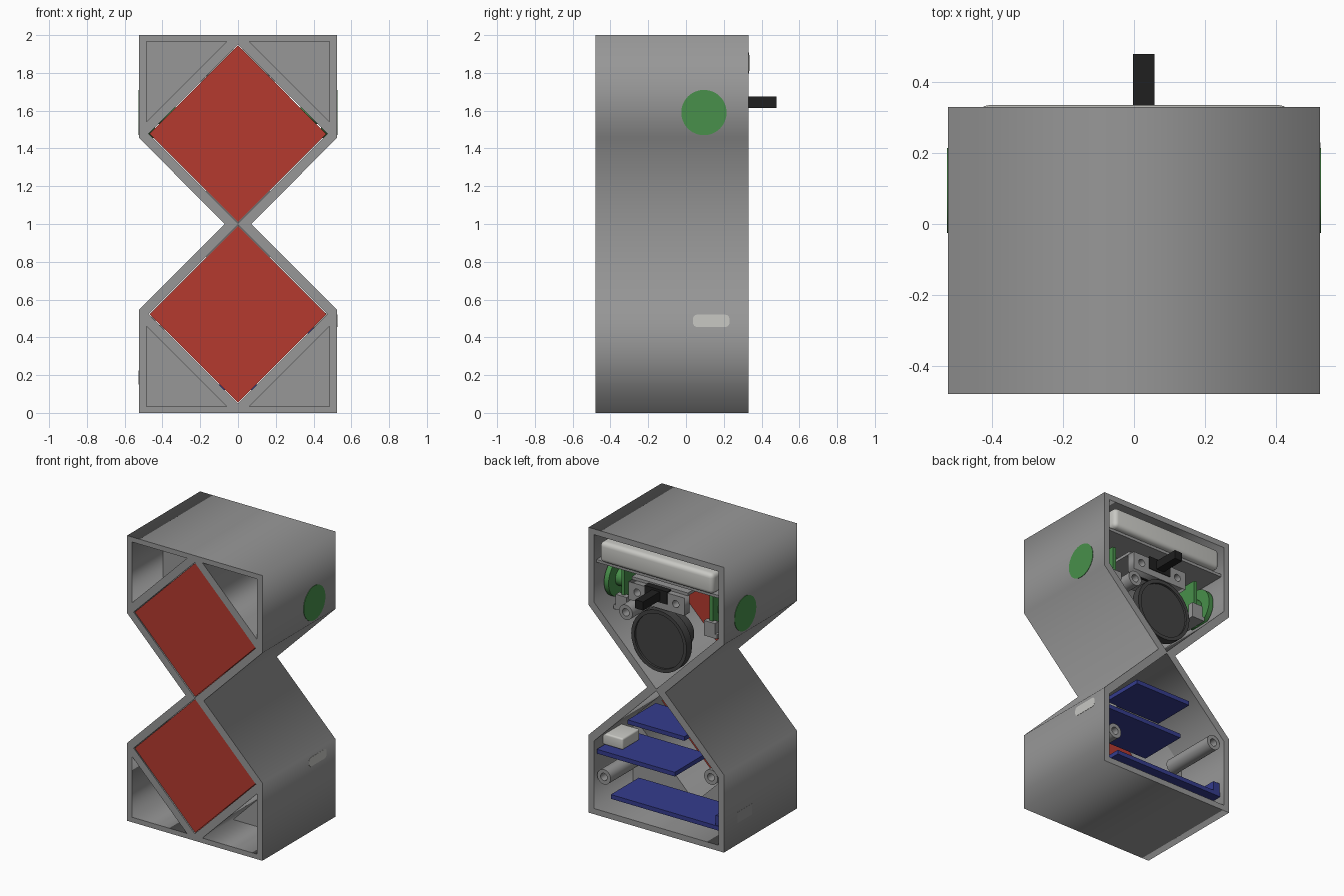
import bpy, math

if "Cube" in bpy.data.objects:
    bpy.data.objects.remove(bpy.data.objects["Cube"])

def material(name, *rgb):
    m = bpy.data.materials.new(name)
    m.diffuse_color = (*rgb, 1)
    m.use_nodes = True
    m.node_tree.nodes["Principled BSDF"].inputs["Base Color"].default_value = m.diffuse_color
    return m

GREY = material("shell grey", .31, .31, .31)
LIGHT = material("light grey", .58, .58, .55)
RED = material("panel red", .46, .042, .028)
GREEN = material("button green", .065, .28, .07)
BLUE = material("board blue", .035, .045, .27)
DARK = material("speaker charcoal", .055, .055, .055)
BLACK = material("switch black", .014, .014, .014)

def finish(o, name, mat, smooth=False):
    o.name = name
    o.data.materials.clear()
    o.data.materials.append(mat)
    if smooth:
        bpy.ops.object.shade_smooth_by_angle()
    return o

def plate(name, loops, y0, y1, mat):
    """Filled x-z outlines (later loops are holes) extruded along y."""
    c = bpy.data.curves.new(name, 'CURVE')
    c.dimensions, c.fill_mode, c.extrude = '2D', 'BOTH', (y1 - y0) / 2
    for pts in loops:
        s = c.splines.new('POLY')
        s.points.add(len(pts) - 1)
        for p, (x, z) in zip(s.points, pts):
            p.co = (x, z, 0, 1)
        s.use_cyclic_u = True
    o = bpy.data.objects.new(name, c)
    bpy.context.collection.objects.link(o)
    o.location.y, o.rotation_euler.x = (y0 + y1) / 2, math.pi / 2
    bpy.ops.object.select_all(action='DESELECT')
    o.select_set(True)
    bpy.context.view_layer.objects.active = o
    bpy.ops.object.convert(target='MESH')
    return finish(bpy.context.object, name, mat)

def box(name, x, y, z, mat, bevel=0):
    """Box from (min, max) ranges."""
    bpy.ops.mesh.primitive_cube_add(size=1, location=[sum(r) / 2 for r in (x, y, z)])
    o = bpy.context.object
    o.scale = [r[1] - r[0] for r in (x, y, z)]
    bpy.ops.object.transform_apply(location=False, rotation=False)
    if bevel:
        b = o.modifiers.new("round", 'BEVEL')
        b.width, b.segments = bevel, 4
        bpy.ops.object.modifier_apply(modifier="round")
    return finish(o, name, mat, bevel > 0)

def disc(name, axis, a, b, r, centre, mat):
    """Cylinder from a to b along x or y; centre holds the other two coordinates."""
    m, (p, q) = (a + b) / 2, centre
    along_x = axis == 'x'
    bpy.ops.mesh.primitive_cylinder_add(
        vertices=48, radius=r, depth=abs(b - a),
        location=(m, p, q) if along_x else (p, m, q),
        rotation=(0, math.pi / 2, 0) if along_x else (math.pi / 2, 0, 0))
    return finish(bpy.context.object, name, mat, True)

def circle(x, z, r, n=32):
    return [(x + r * math.cos(i * math.tau / n), z + r * math.sin(i * math.tau / n)) for i in range(n)]

def diamond(z, r):
    return [(0, z - r), (r, z), (0, z + r), (-r, z)]

def flip(pts):
    return [(x, 2 - z) for x, z in pts]

def ring(name, x, z, r, hole, y0, y1, mat):
    return plate(name, [circle(x, z, r), circle(x, z, hole)], y0, y1, mat)

# Hourglass shell: front frame, partition, and open rear rooms
half = [(.525, 0), (.525, .545), (.07, 1), (.525, 1.457), (.525, 2)]
outline = half + [(-x, z) for x, z in reversed(half)]
holes = [diamond(1.477, .474), diamond(.523, .474)]
pockets = []
for s in (1, -1):
    tri = [(s * .06, 1.965), (s * .485, 1.965), (s * .485, 1.54)]
    pockets += [tri, flip(tri)]
room = [(0, 1.006), (.483, 1.487), (.483, 1.96), (-.483, 1.96), (-.483, 1.487)]
plate("front_frame", [outline] + holes + pockets, -.48, -.14, GREY)
plate("partition", [outline] + holes, -.14, -.10, GREY)
plate("rear_shell", [outline, room, flip(room)], -.10, .33, GREY)

# Diamond display panels
for name, z in (("upper_display", 1.477), ("lower_display", .523)):
    plate(name, [diamond(z, .468)], -.475, -.40, RED)

# Battery and its tray
box("battery", (-.44, .44), (.17, .335), (1.78, 1.925), LIGHT, .03)
box("battery_tray", (-.483, .483), (.05, .30), (1.755, 1.775), GREY)

# Speaker with raised rim
disc("speaker_cone", 'y', .22, .285, .19, (0, 1.33), DARK)
ring("speaker_rim", 0, 1.33, .215, .19, .24, .30, DARK)
disc("speaker_magnet", 'y', .08, .22, .12, (0, 1.33), DARK)

# Toggle switch on a bracket with two screw holes
bracket = [(-.19, 1.555), (.245, 1.555), (.245, 1.68), (-.19, 1.68)]
plate("switch_bracket", [bracket, circle(.177, 1.62, .025), circle(-.123, 1.62, .025)], .23, .29, GREY)
box("switch_shelf", (-.19, .245), (-.10, .25), (1.68, 1.70), GREY)
box("switch_body", (-.06, .115), (.15, .295), (1.60, 1.69), BLACK)
box("switch_lever", (-.003, .058), (.29, .48), (1.615, 1.675), BLACK)

# Side buttons with circuit boards and holders, one per side
for s, side in ((1, "right"), (-1, "left")):
    disc(side + "_button", 'x', s * .44, s * .528, .12, (.095, 1.59), GREEN)
    disc(side + "_button_flange", 'x', s * .44, s * .475, .135, (.095, 1.59), GREEN)
    xs = sorted((s * .33, s * .355))
    box(side + "_button_board", xs, (.0, .21), (1.46, 1.71), GREEN)
    disc(side + "_button_stem", 'x', s * .355, s * .44, .06, (.095, 1.59), GREEN)
    for y in (-.03, .19):
        box(side + "_board_holder", sorted((s * .30, s * .385)), (y, y + .04), (1.44, 1.53), GREY)
    box(side + "_holder_base", sorted((s * .30, s * .40)), (-.10, .23), (1.425, 1.455), GREY)

# Hollow screw posts
for x, z in ((.42, .27), (-.41, .49), (.25, 1.47)):
    ring("screw_post", x, z, .052, .026, -.10, .31, GREY)

# Circuit boards in the lower room
box("bottom_board", (-.483, .38), (-.02, .29), (.12, .15), BLUE)
box("middle_board", (-.13, .475), (-.04, .31), (.42, .45), BLUE)
box("top_board", (-.205, .235), (.0, .31), (.69, .72), BLUE)
box("left_connector", (-.526, -.42), (.02, .18), (.15, .225), GREY)
box("board_connector", (-.483, -.43), (.20, .285), (.15, .22), BLUE)

# Side socket: box on the middle board and a rounded opening plate
box("socket", (.33, .50), (.04, .23), (.45, .53), LIGHT, .012)
plug = box("socket_face", (.49, .5265), (.037, .23), (.455, .52), LIGHT)
b = plug.modifiers.new("round", 'BEVEL')
b.width, b.segments, b.limit_method = .022, 4, 'WEIGHT'
w = plug.data.attributes.new("bevel_weight_edge", 'FLOAT', 'EDGE')
for e in plug.data.edges:
    p, q = (plug.data.vertices[i].co for i in e.vertices)
    w.data[e.index].value = float(abs(p.x - q.x) > .01)
